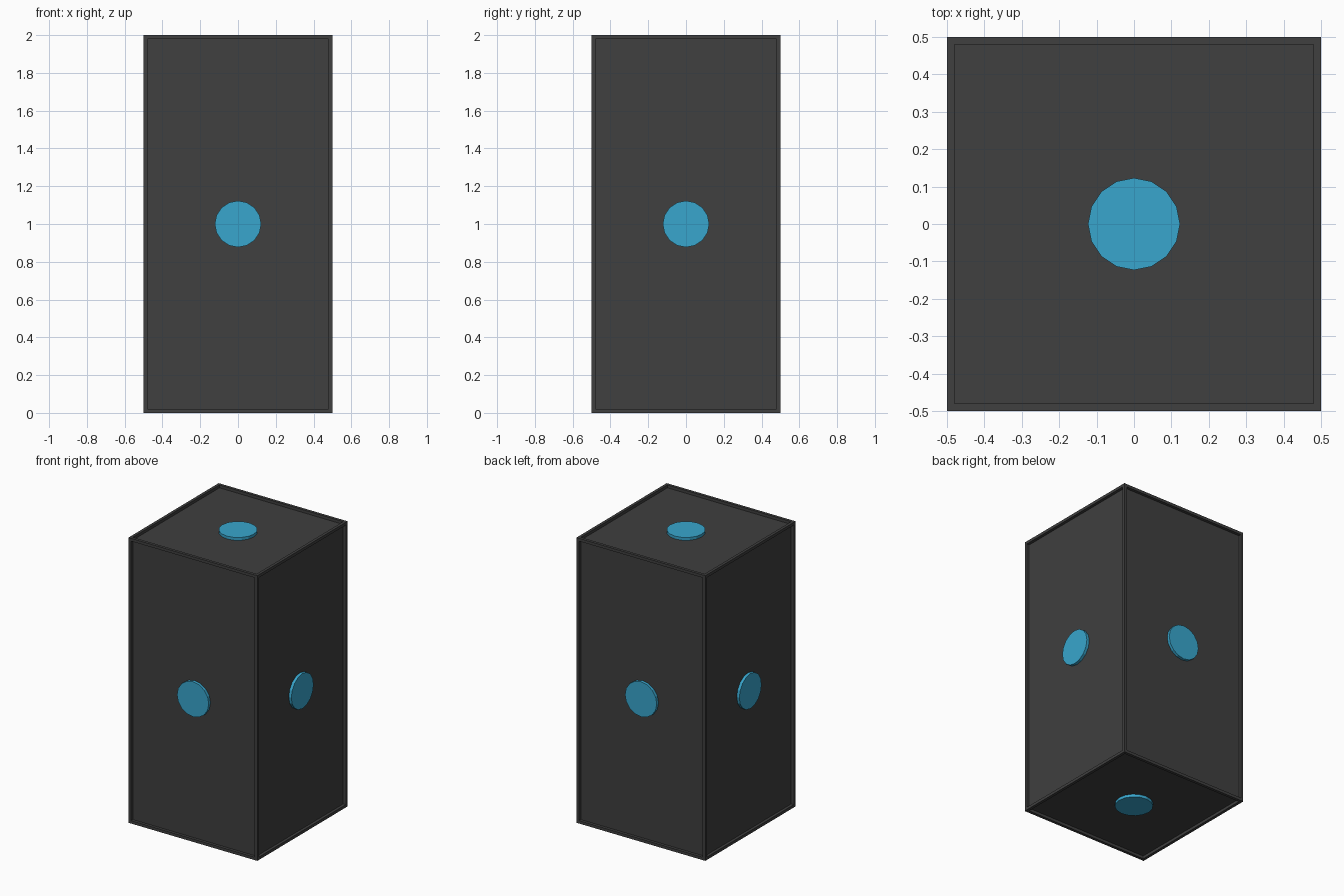
import bpy
from math import pi

if "Cube" in bpy.data.objects:
    bpy.data.objects.remove(bpy.data.objects["Cube"])

W, H, T = 1.0, 2.0, 0.02      # width, height, frame thickness
R, SIDES = 0.123, 16          # disc radius and sides


def material(name, color):
    m = bpy.data.materials.new(name)
    m.diffuse_color = color
    m.use_nodes = True
    m.node_tree.nodes["Principled BSDF"].inputs["Base Color"].default_value = m.diffuse_color
    return m


dark = material("charcoal", (0.05, 0.05, 0.05, 1))
blue = material("blue", (0.04, 0.38, 0.61, 1))


def finish(name, mat):
    ob = bpy.context.object
    ob.name = name
    ob.data.materials.append(mat)
    return ob


def box(name, loc, size):
    bpy.ops.mesh.primitive_cube_add(size=1, location=loc)
    ob = finish(name, dark)
    ob.scale = size
    return ob


def disc(name, loc, rot):
    bpy.ops.mesh.primitive_cylinder_add(vertices=SIDES, radius=R, depth=T,
                                        location=loc, rotation=rot)
    return finish(name, blue)


# recessed body panels
box("body", (0, 0, H / 2), (W - 2 * T, W - 2 * T, H - 2 * T))

# edge frame: four posts, and rails round the top and bottom
e = W / 2 - T / 2
for a in (-1, 1):
    for b in (-1, 1):
        z = H / 2 + b * (H / 2 - T / 2)
        box("frame_post", (a * e, b * e, H / 2), (T, T, H))
        box("frame_rail_x", (0, a * e, z), (W - 2 * T, T, T))
        box("frame_rail_y", (a * e, 0, z), (T, W - 2 * T, T))

# one raised disc in the middle of each face, flush with the frame
for s in (-1, 1):
    disc("side_disc", (s * e, 0, H / 2), (0, pi / 2, 0))
    disc("front_disc" if s < 0 else "back_disc", (0, s * e, H / 2), (pi / 2, 0, 0))
    disc("bottom_disc" if s < 0 else "top_disc",
         (0, 0, H / 2 + s * (H / 2 - T / 2)), (0, 0, 0))
